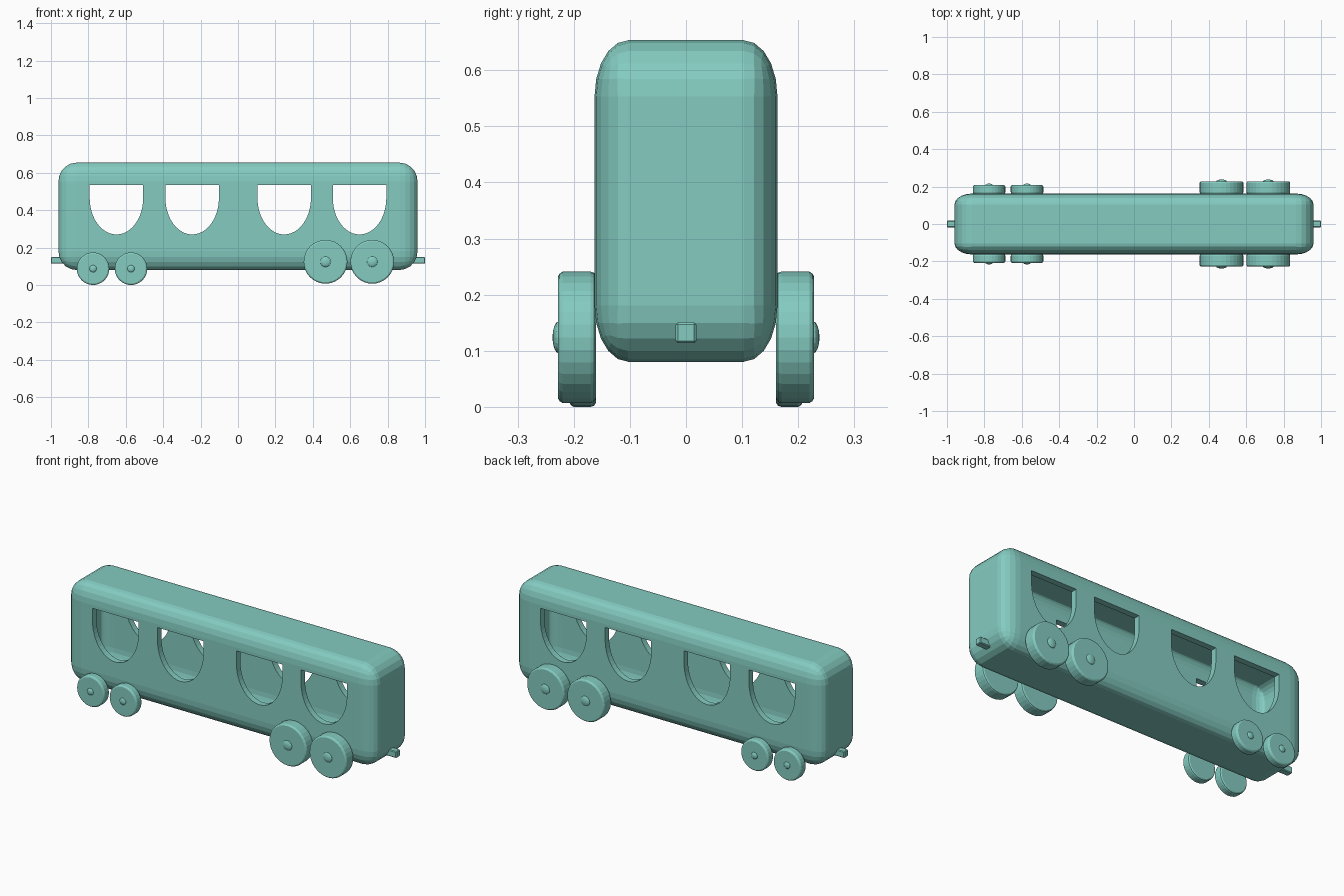
import bpy, bmesh, math
from mathutils import Matrix, Vector

if "Cube" in bpy.data.objects:
    bpy.data.objects.remove(bpy.data.objects["Cube"])

mat = bpy.data.materials.new("teal")
mat.diffuse_color = (0.23, 0.60, 0.53, 1)
mat.use_nodes = True
mat.node_tree.nodes["Principled BSDF"].inputs["Base Color"].default_value = mat.diffuse_color


def make(name, bm, colour=True):
    bmesh.ops.recalc_face_normals(bm, faces=bm.faces[:])
    me = bpy.data.meshes.new(name)
    bm.to_mesh(me)
    bm.free()
    ob = bpy.data.objects.new(name, me)
    bpy.context.collection.objects.link(ob)
    if colour:
        me.materials.append(mat)
    return ob


def rounded_box(name, centre, size, radii, segments):
    """Box with a separate rounding radius on each axis."""
    bm = bmesh.new()
    bmesh.ops.create_cube(bm, size=1)
    bmesh.ops.scale(bm, vec=[s / r for s, r in zip(size, radii)], verts=bm.verts[:])
    bmesh.ops.bevel(bm, geom=bm.edges[:], offset=1, segments=segments,
                    profile=0.5, affect='EDGES')
    bmesh.ops.scale(bm, vec=radii, verts=bm.verts[:])
    bmesh.ops.translate(bm, vec=centre, verts=bm.verts[:])
    return make(name, bm)


def lathe(name, profile, x, z, side, steps=32):
    """Spin (radius, distance from centreline) points about a y axis."""
    bm = bmesh.new()
    vs = [bm.verts.new((x + r, side * y, z)) for r, y in profile]
    es = [bm.edges.new(p) for p in zip(vs, vs[1:])]
    bmesh.ops.spin(bm, geom=vs + es, cent=(x, 0, z), axis=(0, 1, 0),
                   angle=2 * math.pi, steps=steps, use_merge=True)
    bmesh.ops.remove_doubles(bm, verts=bm.verts[:], dist=1e-5)
    ob = make(name, bm)
    return ob


# hollow carriage body
body = rounded_box("carriage_body", (0, 0, 0.367), (1.92, 0.326, 0.573),
                   (0.095, 0.06, 0.10), 5)
shell = body.modifiers.new("shell", 'SOLIDIFY')
shell.thickness = 0.035
shell.offset = -1

# window cutters: flat top, half-ellipse bottom, right through both sides
bm = bmesh.new()
for x in (-0.65, -0.245, 0.247, 0.65):
    pts = [(x - 0.143, 0.535), (x + 0.143, 0.535)]
    for i in range(25):
        a = -math.pi * i / 24
        pts.append((x + 0.143 * math.cos(a), 0.465 + 0.195 * math.sin(a)))
    face = bm.faces.new([bm.verts.new((px, -0.4, pz)) for px, pz in pts])
    ext = bmesh.ops.extrude_face_region(bm, geom=[face])
    bmesh.ops.translate(bm, vec=(0, 0.8, 0),
                        verts=[g for g in ext["geom"] if isinstance(g, bmesh.types.BMVert)])
cutter = make("window_cutter", bm, False)
cutter.hide_render = True
cut = body.modifiers.new("windows", 'BOOLEAN')
cut.operation = 'DIFFERENCE'
cut.solver = 'EXACT'
cut.object = cutter
bpy.context.view_layer.objects.active = body
body.select_set(True)
for m in ("shell", "windows"):
    bpy.ops.object.modifier_apply(modifier=m)
bpy.data.objects.remove(cutter)

# couplers at both ends
for end, label in ((-1, "left"), (1, "right")):
    rounded_box("coupler_" + label, (end * 0.955, 0, 0.132), (0.09, 0.037, 0.037),
                (0.004, 0.004, 0.004), 1)

# wheels with domed hubs: x, z, radius, outer face, hub radius, hub height
wheels = [(-0.775, 0.087, 0.087, 0.208, 0.020, 0.008),
          (-0.572, 0.087, 0.087, 0.208, 0.020, 0.008),
          (0.468, 0.124, 0.117, 0.228, 0.029, 0.010),
          (0.718, 0.124, 0.117, 0.228, 0.029, 0.010)]
for n, (x, z, r, out, hub, rise) in enumerate(wheels, 1):
    for side, label in ((-1, "front"), (1, "back")):
        b = 0.008
        lathe(f"wheel_{label}_{n}",
              [(0, 0.16), (r - b, 0.16), (r - 0.002, 0.164), (r, 0.17), (r, out - b),
               (r - 0.003, out - 0.003), (r - b, out), (0, out)], x, z, side)
        dome = [(hub * math.cos(a), out - 0.002 + (rise + 0.002) * math.sin(a))
                for a in (math.pi / 2 * i / 4 for i in range(5))]
        lathe(f"hub_{label}_{n}", [(0, out - 0.01), (hub, out - 0.01)] + dome, x, z, side, 16)
